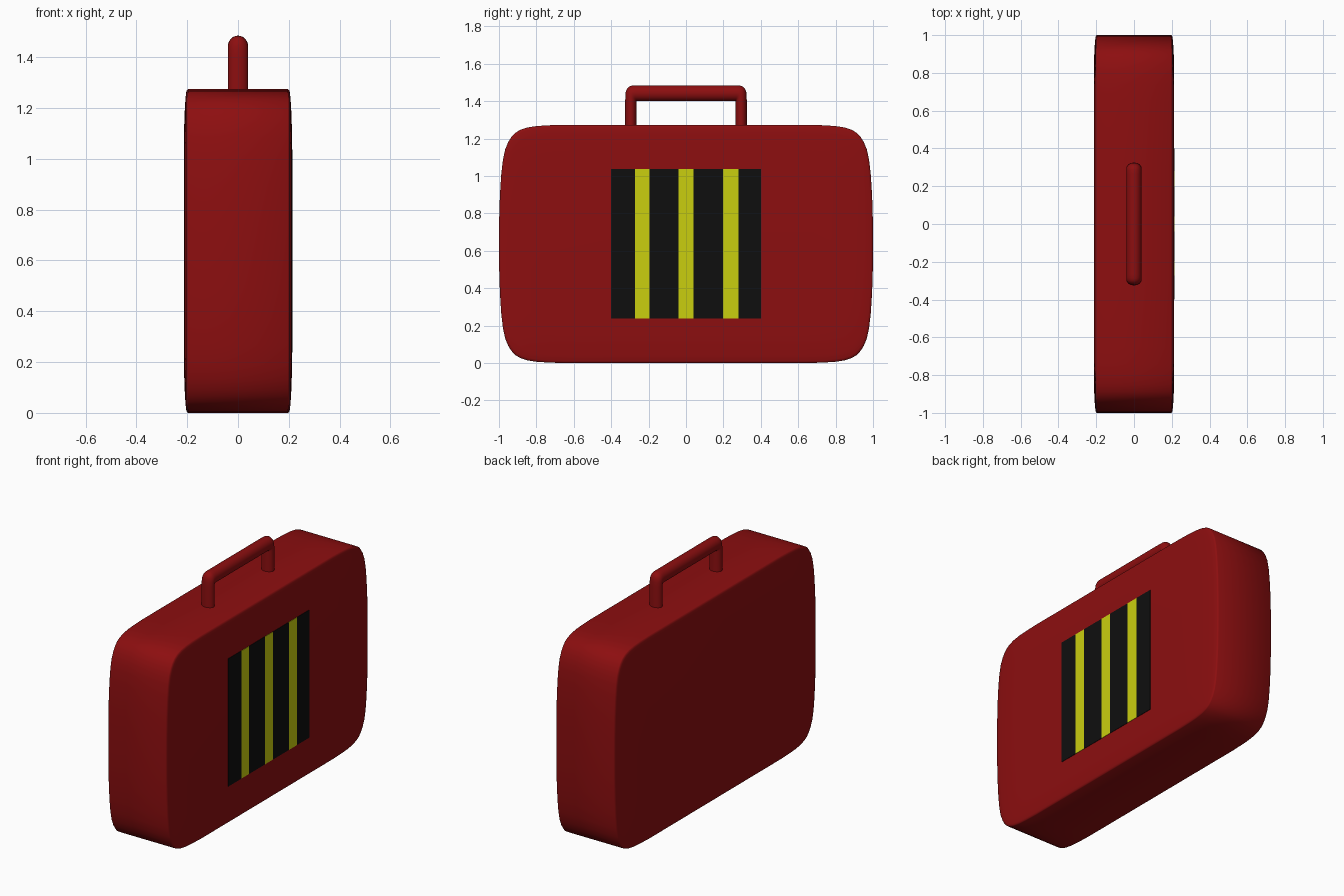
import bpy, bmesh, math

if "Cube" in bpy.data.objects:
    bpy.data.objects.remove(bpy.data.objects["Cube"])


def material(name, rgb):
    m = bpy.data.materials.new(name)
    m.diffuse_color = (*rgb, 1)
    m.use_nodes = True
    m.node_tree.nodes["Principled BSDF"].inputs["Base Color"].default_value = m.diffuse_color
    return m


RED = material("dark red", (0.265, 0.0045, 0.005))
BLACK = material("black", (0.0045, 0.0045, 0.0045))
YELLOW = material("yellow", (0.59, 0.62, 0.0045))


def loft(name, rings, mat, angle):
    """Skin closed rings of points and cap both ends."""
    bm = bmesh.new()
    loops = [[bm.verts.new(p) for p in r] for r in rings]
    n = len(loops[0])
    for a, b in zip(loops, loops[1:]):
        for i in range(n):
            j = (i + 1) % n
            bm.faces.new((a[i], a[j], b[j], b[i]))
    bm.faces.new(loops[0])
    bm.faces.new(loops[-1])
    bmesh.ops.recalc_face_normals(bm, faces=bm.faces)
    me = bpy.data.meshes.new(name)
    bm.to_mesh(me)
    bm.free()
    me.materials.append(mat)
    ob = bpy.data.objects.new(name, me)
    bpy.context.collection.objects.link(ob)
    bpy.ops.object.select_all(action='DESELECT')
    bpy.context.view_layer.objects.active = ob
    ob.select_set(True)
    bpy.ops.object.shade_smooth_by_angle(angle=math.radians(angle))
    return ob


# Case body: soft rectangular outline (quarter profile mirrored), bulging sides
H = 0.637
quarter = [(1.0, 0.0), (0.999, 0.13), (0.995, 0.26), (0.988, 0.37), (0.979, 0.448),
           (0.967, 0.505), (0.95, 0.546), (0.934, 0.571), (0.914, 0.593), (0.888, 0.609),
           (0.85, 0.622), (0.80, 0.630), (0.74, 0.634), (0.65, 0.637), (0.3, 0.637)]
half = quarter + [(-y, z) for y, z in reversed(quarter)]
outline = half + [(-y, -z) for y, z in half[1:-1]]
outline += [(0.3, -H)] + []
# rebuild lower half cleanly so each point appears once
outline = half + [(y, -z) for y, z in reversed(half[1:-1])]
steps = [(0.15, 0.212), (0.09, 0.210), (0.04, 0.207), (0.012, 0.204),
         (0.003, 0.201), (0.0, 0.196)]
steps += [(d, -x) for d, x in reversed(steps)]
loft("case_body",
     [[(x, y * (1 - d), H + z * (1 - d / H)) for y, z in outline] for d, x in steps],
     RED, 50)

# Carrying handle: oval section swept up, across and down
N = 24


def section(y_in, z_in, dy, dz):
    ring = []
    for k in range(N):
        a = 2 * math.pi * k / N
        t = (1 + math.cos(a)) / 2
        ring.append((0.04 * math.sin(a), y_in + t * dy, z_in + t * dz))
    return ring


side = [section(0.265, 1.25, 0.06, 0)]
for i in range(9):
    a = math.pi / 2 * i / 8
    c, s = max(math.cos(a), 0) ** 0.6, math.sin(a) ** 0.6
    side.append(section(0.265, 1.4, 0.06 * c, 0.085 * s))
other = [[(x, -y, z) for x, y, z in r] for r in reversed(side)]
loft("carrying_handle", side + other, RED, 50)

# Striped panel on the +x side: thin plates, alternately black and yellow
edges = [-0.4, -0.273, -0.195, -0.04, 0.04, 0.197, 0.28, 0.4]
for i, (y0, y1) in enumerate(zip(edges, edges[1:])):
    rings = [[(x, y0, 0.237), (x, y1, 0.237), (x, y1, 1.037), (x, y0, 1.037)]
             for x in (0.208, 0.2145)]
    loft("panel_stripe_%d" % (i + 1), rings, YELLOW if i % 2 else BLACK, 30)
